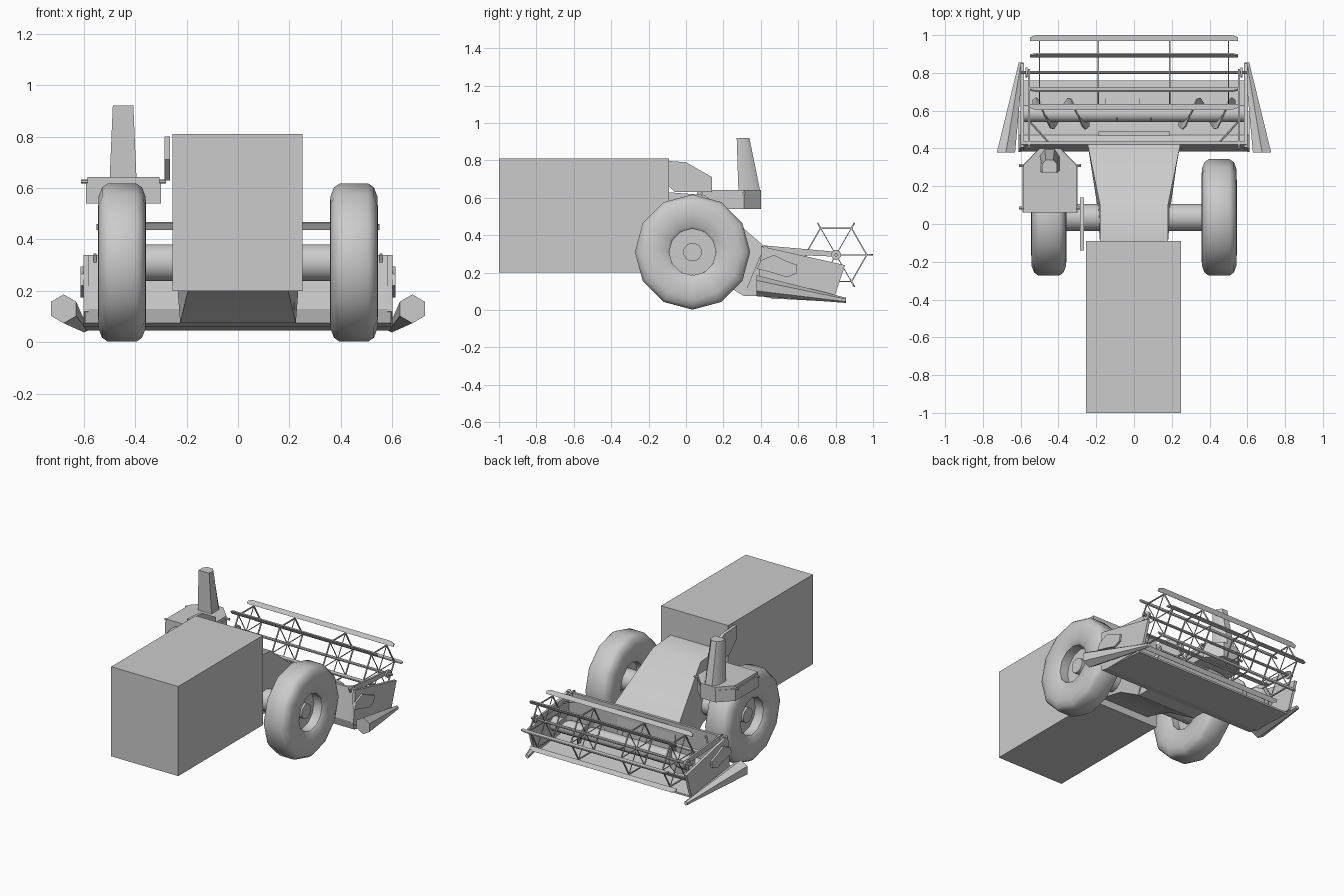
import bpy, bmesh, math
from mathutils import Vector

if "Cube" in bpy.data.objects:
    bpy.data.objects.remove(bpy.data.objects["Cube"])

grey = bpy.data.materials.new("plain_grey")
grey.diffuse_color = (0.6, 0.6, 0.6, 1)
grey.use_nodes = True
grey.node_tree.nodes["Principled BSDF"].inputs["Base Color"].default_value = grey.diffuse_color


def finish(name, bm, smooth=False):
    bmesh.ops.recalc_face_normals(bm, faces=bm.faces[:])
    me = bpy.data.meshes.new(name)
    bm.to_mesh(me)
    bm.free()
    ob = bpy.data.objects.new(name, me)
    bpy.context.collection.objects.link(ob)
    me.materials.append(grey)
    if smooth:
        bpy.ops.object.select_all(action='DESELECT')
        ob.select_set(True)
        bpy.context.view_layer.objects.active = ob
        bpy.ops.object.shade_smooth_by_angle(angle=math.radians(42))
    return ob


def loft(bm, rings, closed=False):
    """Join rings of points with quads, capping open ends."""
    vs = [[bm.verts.new(p) for p in r] for r in rings]
    n = len(vs[0])
    for i in range(len(vs) if closed else len(vs) - 1):
        a, b = vs[i], vs[(i + 1) % len(vs)]
        for j in range(n):
            bm.faces.new((a[j], a[(j + 1) % n], b[(j + 1) % n], b[j]))
    if not closed:
        bm.faces.new(vs[0])
        bm.faces.new(vs[-1])


def solid(name, rings, smooth=False):
    bm = bmesh.new()
    loft(bm, rings)
    return finish(name, bm, smooth)


def prism_x(name, profile, x0, x1):
    return solid(name, [[(x, y, z) for y, z in profile] for x in (x0, x1)])


def box(name, x0, x1, y0, y1, z0, z1):
    return prism_x(name, [(y0, z0), (y1, z0), (y1, z1), (y0, z1)], x0, x1)


def add_rod(bm, a, b, r, n=6):
    a, b = Vector(a), Vector(b)
    d = (b - a).normalized()
    u = d.cross(Vector((0, 0, 1)) if abs(d.z) < 0.9 else Vector((1, 0, 0))).normalized()
    v = d.cross(u)
    ang = [2 * math.pi * (i + 0.5) / n for i in range(n)]
    loft(bm, [[p + r * (math.cos(t) * u + math.sin(t) * v) for t in ang] for p in (a, b)])


def rod(name, a, b, r, n=6, smooth=False):
    bm = bmesh.new()
    add_rod(bm, a, b, r, n)
    return finish(name, bm, smooth)


# Main body and side panel next to the platform
box("body", -0.255, 0.25, -1.0, -0.09, 0.2, 0.81)
prism_x("side_panel", [(-0.14, 0.8), (0, 0.79), (0.14, 0.71), (0.14, 0.63), (-0.06, 0.63), (-0.14, 0.71)],
        -0.285, -0.265)

# Wheels: lathed tyre with recessed rim and hub
WY, WZ = 0.035, 0.31
tyre = [(0.125, 0.07), (0.14, 0.083), (0.2, 0.093), (0.255, 0.092), (0.292, 0.078), (0.308, 0.055)]
tyre = tyre + [(r, -x) for r, x in reversed(tyre)]
rim = [(0.125, -0.03), (0.125, 0.03)]
for side in (-1, 1):
    bm = bmesh.new()
    loft(bm, [[(side * 0.451 + x, WY + r * math.sin(t), WZ + r * math.cos(t)) for r, x in tyre + rim]
              for t in [2 * math.pi * i / 12 for i in range(12)]], closed=True)
    finish("tyre", bm, True)
    rod("rim_disc", (side * 0.43, WY, WZ), (side * 0.46, WY, WZ), 0.128, 12, True)
    rod("hub", (side * 0.455, WY, WZ), (side * 0.49, WY, WZ), 0.05, 12, True)
rod("axle", (-0.435, WY, WZ), (0.435, WY, WZ), 0.072, 20, True)

# Feeder house: narrow at the body, flaring toward the header
sections = [(-0.1, 0.18, 0.63, -0.1, 0.25, 0.18), (0.1, 0.18, 0.615, 0.1, 0.2, 0.195),
            (0.42, 0.245, 0.34, 0.31, 0.075, 0.225)]
solid("feeder_house", [[(-w, yt, zt), (w, yt, zt), (wb, yb, zb), (-wb, yb, zb)]
                       for yt, w, zt, yb, zb, wb in sections], True)
prism_x("feeder_base", [(0.27, 0.13), (0.31, 0.075), (0.43, 0.075), (0.43, 0.3), (0.35, 0.3)], -0.22, 0.22)

# Operator platform with chamfered nose
outline = [(-0.585, 0.06), (-0.305, 0.06), (-0.305, 0.31), (-0.39, 0.4), (-0.5, 0.4), (-0.585, 0.31)]
for name, grow, z0, z1 in (("platform_tub", 1.04, 0.54, 0.62), ("platform_deck", 1.0, 0.62, 0.642)):
    solid(name, [[(-0.445 + (x + 0.445) * grow, y, z) for x, y in outline] for z in (z0, z1)])
for y in (0.085, 0.31):
    rod("platform_rail", (-0.61, y, 0.625), (-0.28, y, 0.625), 0.008)

# Tapered leaning pipe, flat at the rear and bevelled at the nose
section = [(-1, -1), (1, -1), (1, 0.35), (0.5, 1), (-0.5, 1), (-1, 0.35)]
solid("exhaust_pipe", [[(-0.447 + rx * u, y + ry * v, z) for u, v in section]
                       for y, z, rx, ry in ((0.338, 0.64, 0.052, 0.058), (0.305, 0.92, 0.04, 0.034))], True)

# Header trough: back wall and floor sheet
prism_x("header_trough", [(0.42, 0.34), (0.385, 0.13), (0.4, 0.075), (0.46, 0.062), (0.76, 0.046),
                          (0.76, 0.058), (0.62, 0.075), (0.47, 0.09), (0.42, 0.14), (0.437, 0.34)],
        -0.595, 0.595)
box("header_top_lip", -0.19, 0.19, 0.465, 0.49, 0.325, 0.335)

hexagon = [math.pi * (i / 3 + 1 / 6) for i in range(6)]
for s in (-1, 1):
    # End panels, gear cover and crop dividers
    prism_x("end_panel", [(0.405, 0.34), (0.85, 0.24), (0.79, 0.06), (0.46, 0.06), (0.385, 0.12)],
            s * 0.582, s * 0.6)
    prism_x("gear_cover", [(0.38, 0.22), (0.4, 0.265), (0.47, 0.295), (0.53, 0.265), (0.595, 0.24),
                           (0.59, 0.195), (0.54, 0.175), (0.46, 0.2)], s * 0.6, s * 0.612)
    solid("crop_divider", [[(s * x + r * math.cos(t), y, z + r * math.sin(t)) for t in hexagon]
                           for x, y, z, r in ((0.678, 0.378, 0.13, 0.056), (0.598, 0.855, 0.052, 0.014))])
    # Reel support arms and braces
    prism_x("reel_arm", [(0.4, 0.34), (0.42, 0.345), (0.82, 0.31), (0.82, 0.285), (0.42, 0.3)],
            s * 0.55, s * 0.562)
    rod("arm_brace", (s * 0.55, 0.54, 0.31), (s * 0.45, 0.43, 0.31), 0.006)

# Auger tube with mirrored flighting and centre fingers
AY, AZ = 0.585, 0.18
rod("auger_tube", (-0.585, AY, AZ), (0.585, AY, AZ), 0.047, 14, True)
for s in (-1, 1):
    bm = bmesh.new()
    prev = None
    for i in range(17):
        x = 0.535 - 0.0185 * i
        t = math.pi / 2 + 2 * math.pi * (0.475 - x) / 0.175
        pair = [bm.verts.new((s * x, AY + r * math.cos(t), AZ + r * math.sin(t))) for r in (0.044, 0.085)]
        if prev:
            bm.faces.new((prev[0], prev[1], pair[1], pair[0]))
        prev = pair
    ob = finish("auger_flight", bm)
    mod = ob.modifiers.new("thickness", 'SOLIDIFY')
    mod.thickness, mod.offset = 0.006, 0
bm = bmesh.new()
for i in range(6):
    x, t = -0.15 + 0.06 * i, 2.1 * i
    c = Vector((x, AY, AZ))
    add_rod(bm, c, c + Vector((0, math.cos(t), math.sin(t))) * 0.08, 0.003, 4)
finish("auger_fingers", bm)

# Hexagonal reel: axle, spoke wheels and slats
RC = Vector((0, 0.802, 0.295))
rod("reel_axle", (-0.6, RC.y, RC.z), (0.6, RC.y, RC.z), 0.009, 8)
dirs = [Vector((0, math.cos(math.pi * k / 3), math.sin(math.pi * k / 3))) for k in range(6)]
bm = bmesh.new()
for x in (-0.5, -0.19, 0.19, 0.5):
    c = RC + Vector((x, 0, 0))
    for k in range(6):
        add_rod(bm, c, c + dirs[k] * 0.17, 0.003, 4)
        add_rod(bm, c + dirs[k] * 0.165, c + dirs[(k + 1) % 6] * 0.165, 0.005, 4)
finish("reel_spokes", bm)
for s in (-1, 1):
    rod("reel_end_cap", RC + Vector((s * 0.565, 0, 0)), RC + Vector((s * 0.575, 0, 0)), 0.027, 12)
for d in dirs:
    t = Vector((0, -d.z, d.y)) * 0.004
    # thin board standing just outside the rim, tapered at its ends
    solid("reel_slat", [[RC + Vector((x, 0, 0)) + d * (0.167 + q * w) + t * e
                         for q, e in ((0, -1), (1, -1), (1, 1), (0, 1))]
                        for x, w in ((-0.55, 0.02), (-0.52, 0.031), (0.52, 0.031), (0.55, 0.02))])
